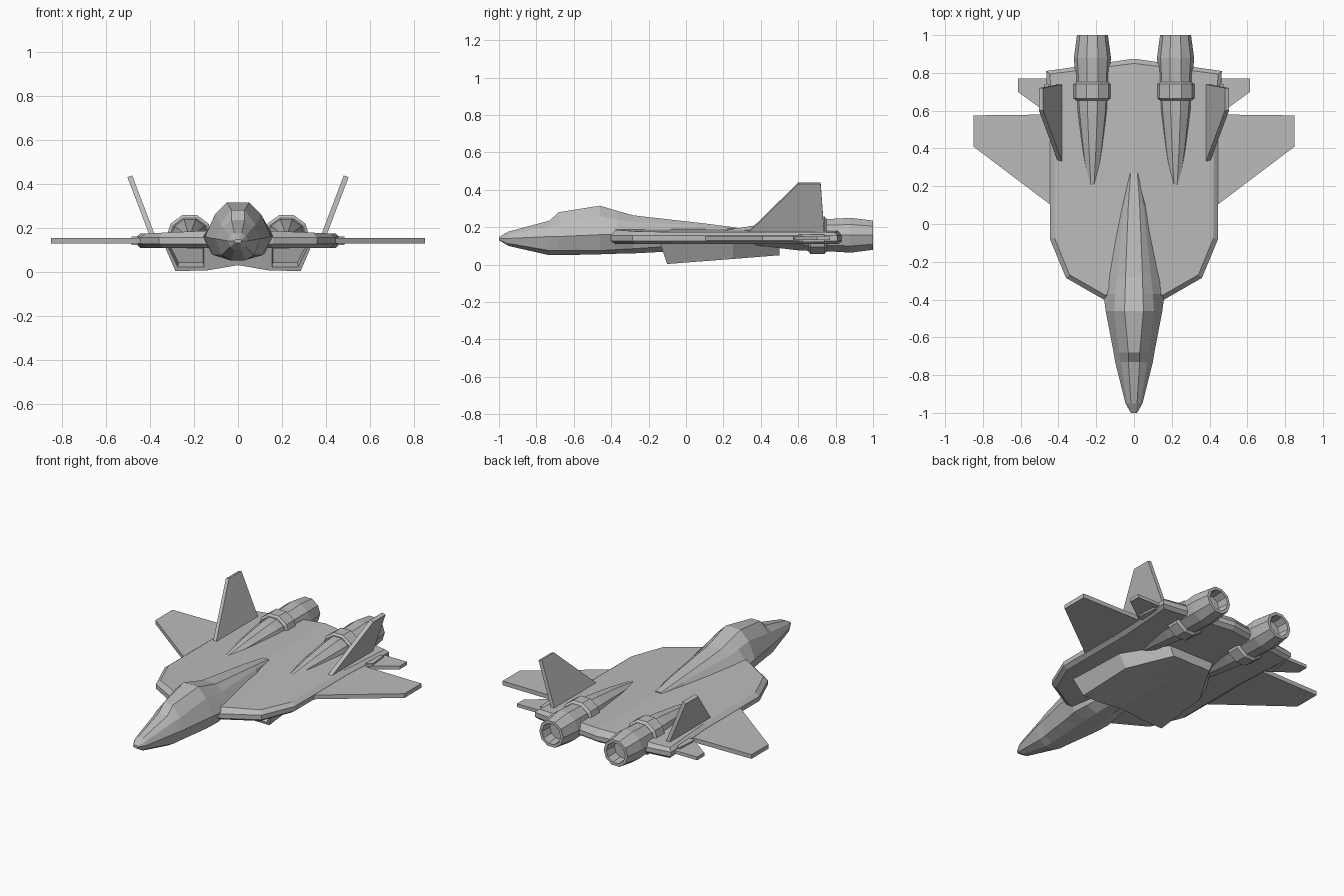
import bpy, bmesh, math
from mathutils import Vector

if "Cube" in bpy.data.objects:
    bpy.data.objects.remove(bpy.data.objects["Cube"], do_unlink=True)

grey = bpy.data.materials.new("airframe_grey")
grey.use_nodes = True
colour = (0.5, 0.5, 0.5, 1)
grey.diffuse_color = colour
grey.node_tree.nodes["Principled BSDF"].inputs["Base Color"].default_value = colour


def finish(name, bm, mirror=False):
    bmesh.ops.recalc_face_normals(bm, faces=bm.faces)
    mesh = bpy.data.meshes.new(name)
    bm.to_mesh(mesh)
    bm.free()
    mesh.materials.append(grey)
    obj = bpy.data.objects.new(name, mesh)
    bpy.context.collection.objects.link(obj)
    if mirror:
        obj.modifiers.new("Mirror", 'MIRROR')
    return obj


def loft(rings):
    """Skin closed rings of points and cap both ends."""
    bm = bmesh.new()
    loops = [[bm.verts.new(p) for p in ring] for ring in rings]
    n = len(loops[0])
    for a, b in zip(loops, loops[1:]):
        for i in range(n):
            j = (i + 1) % n
            bm.faces.new((a[i], a[j], b[j], b[i]))
    caps = [bm.faces.new(loops[0]), bm.faces.new(loops[-1])]
    return bm, caps


def both_sides(half, y):
    """Close a half section of (x, z) points with its mirror image."""
    return [(x, y, z) for x, z in half] + [(-x, y, z) for x, z in reversed(half) if x > 0]


def plate(name, points, offset):
    """Thin mirrored surface, thickened by +-offset."""
    off = Vector(offset)
    bm, _ = loft([[Vector(p) - off for p in points], [Vector(p) + off for p in points]])
    return finish(name, bm, mirror=True)


# Flat lifting body with chamfered rim and crowned top
outline = [(0.16, -0.4), (0.36, -0.285), (0.445, -0.08), (0.445, 0.43), (0.465, 0.81)]
outline = [(0, -0.4)] + outline + [(0, 0.875)] + [(-x, y) for x, y in reversed(outline)]
bm, caps = loft([[(x, y, z) for x, y in outline] for z in (0.127, 0.155)])
bmesh.ops.recalc_face_normals(bm, faces=bm.faces)
bmesh.ops.inset_individual(bm, faces=caps, thickness=0.025, depth=0.018)
top = caps[1]
for v in top.verts:
    v.co.z += 0.02 * (1 - abs(v.co.x) / 0.44)
ridge = [v for v in top.verts if abs(v.co.x) < 0.001]
bmesh.ops.connect_verts(bm, verts=ridge)
finish("wing_body", bm)

# Fuselage: half sections of top, shoulder, side, lower side, belly
sections = {
    -1.0: [(.008, .147), (.014, .144), (.016, .14), (.014, .134), (.008, .13)],
    -.95: [(.016, .176), (.036, .162), (.045, .14), (.036, .113), (.016, .1)],
    -.73: [(.03, .235), (.07, .205), (.1, .15), (.075, .075), (.03, .05)],
    -.68: [(.03, .28), (.08, .215), (.108, .15), (.08, .075), (.03, .05)],
    -.46: [(.05, .315), (.105, .26), (.15, .16), (.11, .075), (.04, .055)],
    -.37: [(.047, .288), (.1, .243), (.162, .16), (.12, .08), (.04, .058)],
    -.28: [(.045, .263), (.09, .228), (.147, .17), (.11, .085), (.04, .06)],
    .1: [(.03, .22), (.05, .207), (.072, .17), (.06, .11), (.03, .08)],
    .27: [(.018, .198), (.022, .19), (.025, .17), (.022, .14), (.01, .12)],
}
bm, _ = loft([both_sides(s, y) for y, s in sections.items()])
finish("fuselage", bm)

# Belly pod, with front raked back toward the bottom and recessed intakes
def belly_ring(y, wide, low, inner, z_low, z_mid, rake=0):
    top_z = 0.12
    half = [(0, top_z), (inner, top_z), (wide, top_z), (low, z_low), (inner, z_low + .003), (0, z_mid)]
    ring = [(x, z) for x, z in half] + [(-x, z) for x, z in half[-2:0:-1]]
    return [(x, y + rake * (top_z - z) / top_z, z) for x, z in ring]


bm, caps = loft([
    belly_ring(-0.14, 0.335, 0.285, 0.14, 0.003, 0.03, 0.04),
    belly_ring(0.25, 0.32, 0.27, 0.13, 0.03, 0.038),
    belly_ring(0.5, 0.16, 0.13, 0.07, 0.05, 0.05),
])
front = caps[0]
verts = list(front.verts)
bmesh.ops.delete(bm, geom=[front], context='FACES_ONLY')
intakes = [bm.faces.new([verts[i] for i in ids]) for ids in ((1, 2, 3, 4), (6, 7, 8, 9))]
bm.faces.new([verts[i] for i in (0, 1, 4, 5)])
bm.faces.new([verts[i] for i in (0, 5, 6, 9)])
bmesh.ops.recalc_face_normals(bm, faces=bm.faces)
bmesh.ops.inset_individual(bm, faces=intakes, thickness=0.022)
bmesh.ops.inset_individual(bm, faces=intakes, thickness=0.004, depth=-0.06)
finish("belly_intake_pod", bm)

# Main wings, tailplanes and canted fins
plate("wings", [(.42, .085, .141), (.85, .41, .141), (.85, .575, .141), (.42, .58, .141)], (0, 0, .013))
plate("tailplanes", [(.43, .565, .141), (.615, .7, .141), (.615, .77, .141), (.43, .77, .141)], (0, 0, .01))
plate("tail_fins", [(.388, .32, .16), (.492, .6, .434), (.492, .72, .434), (.388, .74, .16)], (.011, 0, -.004))
plate("tailplane_pivots", [(.41, .58, .141), (.485, .62, .141), (.475, .74, .141), (.41, .74, .141)], (0, 0, .02))


# Engines: rings turned around an axis along y
def turned(name, profile, sides=10):
    rings = []
    for y, r in profile:
        angles = [math.tau * (i + 0.5) / sides + math.pi / 2 for i in range(sides)]
        rings.append([(0.22 + r * math.cos(a), y, 0.157 + r * math.sin(a)) for a in angles])
    bm, _ = loft(rings)
    return finish(name, bm, mirror=True)


turned("engine_nacelles", [(.15, .018), (.4, .06), (.6, .085), (.7, .09)])
turned("engine_collars", [(.655, .092), (.665, .106), (.74, .106), (.752, .092)])
turned("exhaust_nozzles", [(.7, .088), (.8, .093), (.88, .098), (1, .082), (1, .064), (.93, .058)])
